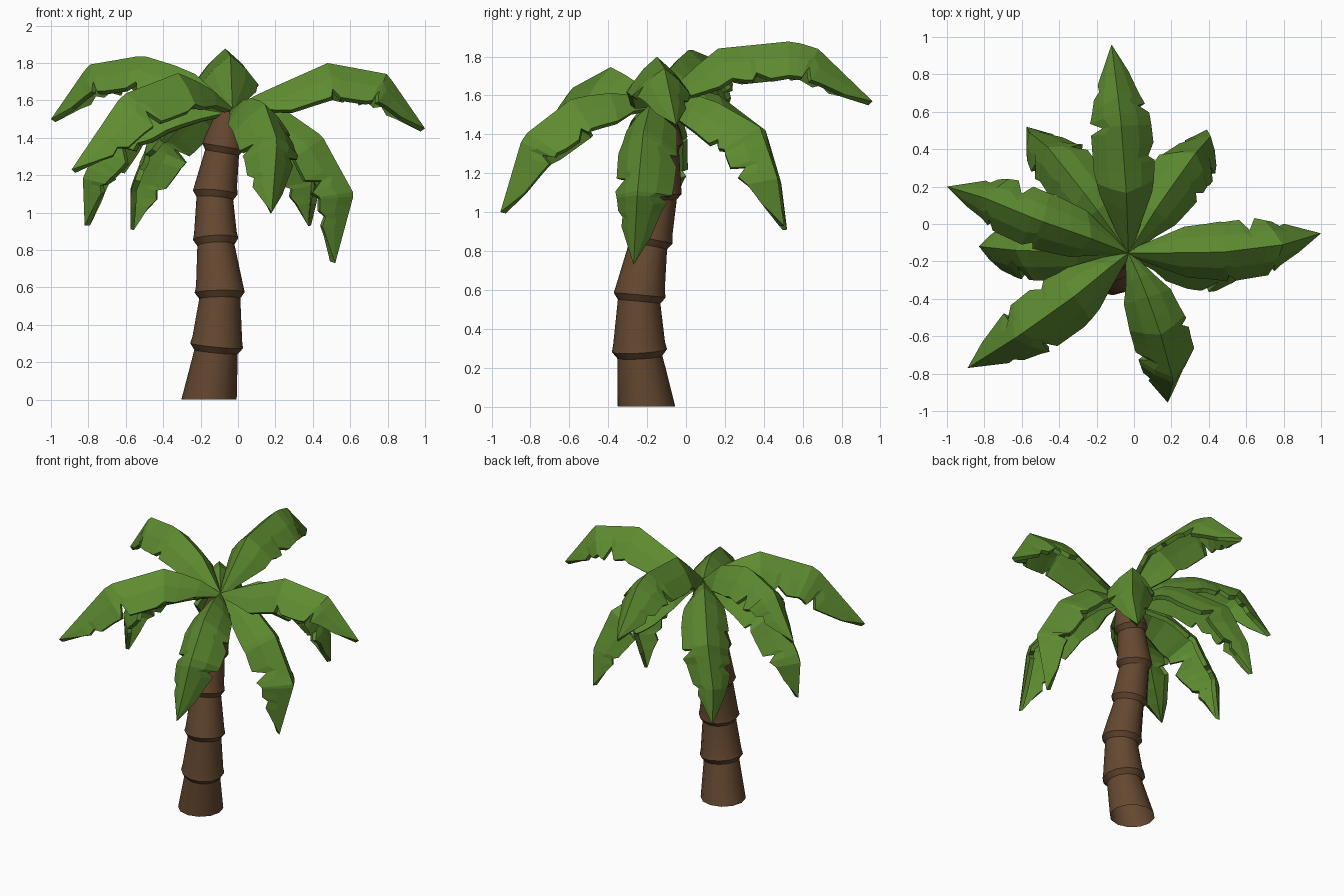
import bpy, bmesh, math
from mathutils import Vector

if "Cube" in bpy.data.objects:
    bpy.data.objects.remove(bpy.data.objects["Cube"])


def material(name, color):
    m = bpy.data.materials.new(name)
    m.diffuse_color = (*color, 1)
    m.use_nodes = True
    m.node_tree.nodes["Principled BSDF"].inputs["Base Color"].default_value = m.diffuse_color
    return m


def finish(bm, name, mat):
    bmesh.ops.remove_doubles(bm, verts=bm.verts, dist=0.0015)
    bmesh.ops.recalc_face_normals(bm, faces=bm.faces)
    me = bpy.data.meshes.new(name)
    bm.to_mesh(me)
    bm.free()
    ob = bpy.data.objects.new(name, me)
    bpy.context.collection.objects.link(ob)
    me.materials.append(mat)
    return ob


bark = material("bark", (0.13, 0.065, 0.03))
leaf = material("leaf", (0.11, 0.26, 0.03))

# Trunk: stacked tapering segments, each flaring out over the one below
SIDES = 12
joints = [(-.155, -.203, 0, .148), (-.113, -.24, .30, .142), (-.098, -.237, .585, .134),
          (-.12, -.187, .87, .121), (-.12, -.14, 1.12, .12), (-.078, -.128, 1.365, .112),
          (-.05, -.14, 1.54, .065)]
rings = []
for i, (x, y, z, r) in enumerate(joints):
    p = Vector((x, y, z))
    if 0 < i < len(joints) - 1:
        a, b = Vector(joints[i - 1][:3]), Vector(joints[i + 1][:3])
        axis = (b - a).normalized()
        rings += [(p - axis * .045, r * .82, axis), (p - axis * .012, r, axis),
                  (p + axis * .025, r * .94, axis)]
    else:
        rings.append((p, r, Vector((0, 0, 1))))
bm = bmesh.new()
prev = None
for p, r, axis in rings:
    u = Vector((0, 1, 0)).cross(axis).normalized()
    v = axis.cross(u)
    ring = [bm.verts.new(p + r * (u * math.cos(t) + v * math.sin(t)))
            for t in (2 * math.pi * k / SIDES for k in range(SIDES))]
    if prev:
        for k in range(SIDES):
            n = (k + 1) % SIDES
            bm.faces.new((prev[k], prev[n], ring[n], ring[k]))
    prev = ring
bm.faces.new(prev)
trunk = finish(bm, "trunk", bark)
bpy.context.view_layer.objects.active = trunk
trunk.select_set(True)
bpy.ops.object.shade_smooth_by_angle(angle=math.radians(32))


# Frond: roof-shaped blade swept along a bent spine, with notched edges
def lerp_table(table, t):
    for (a, wa), (b, wb) in zip(table, table[1:]):
        if t <= b:
            return wa + (wb - wa) * (t - a) / (b - a)
    return table[-1][1]


def along(path, t):
    lens = [(b - a).length for a, b in zip(path, path[1:])]
    d = t * sum(lens)
    for i, l in enumerate(lens):
        if d <= l or i == len(lens) - 1:
            return path[i].lerp(path[i + 1], d / l)
        d -= l


EDGE_A = [(0, .12), (.22, .85), (.4, 1), (.56, 1), (.59, .62), (.64, 1),
          (.8, .78), (.82, .58), (.86, .6), (1, 0)]
EDGE_B = [(0, .12), (.22, .85), (.43, 1), (.45, .8), (.50, 1), (.69, .95),
          (.71, .62), (.75, .85), (.9, .45), (1, 0)]
STEPS = sorted({t for t, _ in EDGE_A + EDGE_B} | {.12, .32})
ROOT = (-.03, -.155, 1.56)


def frond(name, pts, half=.165, drop=1.08, flip=False):
    path = [Vector(p) for p in [ROOT] + pts]
    edges = (EDGE_B, EDGE_A) if flip else (EDGE_A, EDGE_B)
    heading = path[-1] - path[0]
    heading.z = 0
    heading.normalize()
    bm = bmesh.new()
    rows = []
    for t in STEPS:
        p = along(path, t)
        tan = (along(path, min(t + .1, 1)) - along(path, max(t - .1, 0))).normalized()
        flat = Vector((tan.x, tan.y, 0))
        # steep stretches take their direction from the whole frond
        flat = flat + heading if flat.dot(heading) > .5 else heading
        side = flat.cross(Vector((0, 0, 1))).normalized()
        up = side.cross(tan).normalized()
        wl, wr = (half * lerp_table(e, t) for e in edges)
        row = []
        for s, w, f, g in ((-1, wl, 1, 1), (-1, wl, .55, .46), (0, 0, 0, 0),
                           (1, wr, .55, .46), (1, wr, 1, 1)):
            row.append(bm.verts.new(p + side * (s * w * f) - up * (w * g * drop)))
        rows.append(row)
    for a, b in zip(rows, rows[1:]):
        for k in range(4):
            bm.faces.new((a[k], a[k + 1], b[k + 1], b[k]))
    ob = finish(bm, name, leaf)
    # keep the blade's top side outward so the thickness grows underneath
    if sum(f.normal.z * f.area for f in ob.data.polygons) < 0:
        ob.data.flip_normals()
    mod = ob.modifiers.new("thickness", 'SOLIDIFY')
    mod.thickness = .03
    mod.offset = -1
    return ob


# Upper crown
frond("frond_back", [(-.04, .15, 1.84), (-.07, .55, 1.88), (-.085, .68, 1.84), (-.12, .96, 1.57)])
frond("frond_right", [(.12, -.155, 1.64), (.48, -.15, 1.80), (.80, -.11, 1.74), (1.0, -.05, 1.45)],
      half=.16)
frond("frond_left", [(-.25, -.07, 1.76), (-.51, .02, 1.84), (-.80, .14, 1.79), (-1.0, .2, 1.5)],
      half=.155, flip=True)
frond("frond_front_left", [(-.14, -.24, 1.66), (-.31, -.38, 1.75), (-.62, -.60, 1.63), (-.89, -.77, 1.23)])
frond("frond_front", [(.05, -.33, 1.62), (.14, -.58, 1.59), (.21, -.84, 1.39), (.18, -.955, 1.0)],
      half=.155, flip=True)
# Lower, more drooping fronds
frond("frond_back_right", [(.13, .10, 1.60), (.33, .38, 1.44), (.41, .47, 1.18), (.39, .505, .93)],
      half=.155)
frond("frond_back_left", [(-.23, .12, 1.64), (-.46, .41, 1.42), (-.56, .49, 1.15), (-.575, .52, .91)],
      half=.155, flip=True)
frond("frond_low_left", [(-.35, -.15, 1.62), (-.64, -.14, 1.50), (-.83, -.12, 1.2), (-.82, -.11, .93)],
      half=.155)
frond("frond_low_right", [(.22, -.18, 1.57), (.45, -.22, 1.41), (.62, -.25, 1.10), (.52, -.27, .73)],
      half=.155, flip=True)
